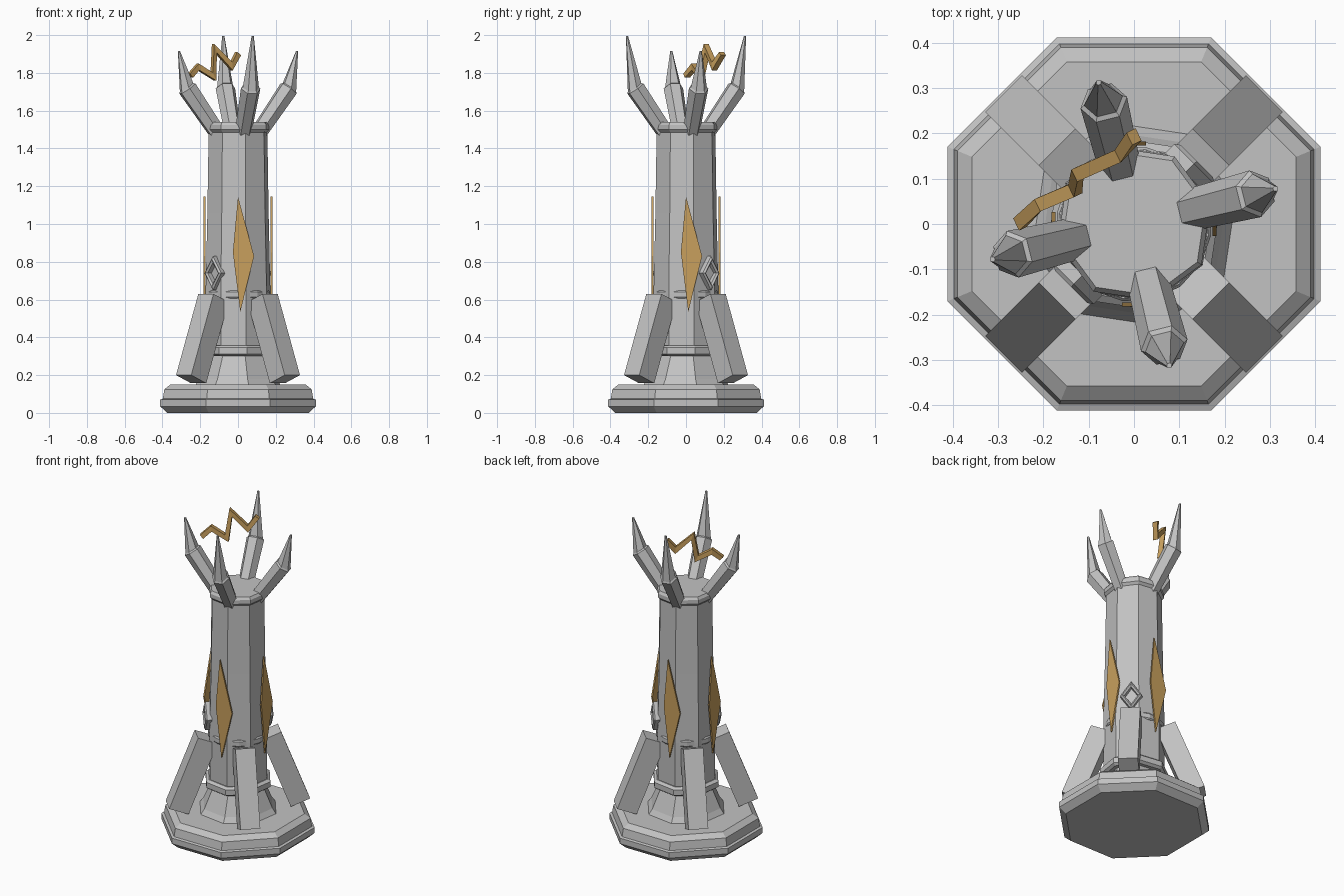
import bpy, math
from mathutils import Vector, Matrix

if "Cube" in bpy.data.objects:
    bpy.data.objects.remove(bpy.data.objects["Cube"])


def material(name, rgb):
    m = bpy.data.materials.new(name)
    m.diffuse_color = (*rgb, 1)
    m.use_nodes = True
    m.node_tree.nodes["Principled BSDF"].inputs["Base Color"].default_value = m.diffuse_color
    return m


STONE = material("grey stone", (0.54, 0.54, 0.54))
GOLD = material("gold", (0.58, 0.35, 0.11))
TWIST = 14.0  # turn of the tower and its crown, in degrees


def make(name, verts, faces, mat):
    me = bpy.data.meshes.new(name)
    me.from_pydata([tuple(v) for v in verts], [], faces)
    me.materials.append(mat)
    ob = bpy.data.objects.new(name, me)
    bpy.context.collection.objects.link(ob)
    return ob


def loft(name, rings, mat, closed=False):
    """Skin a list of equal rings, with end caps unless closed on itself."""
    n, k = len(rings[0]), len(rings)
    verts = [v for r in rings for v in r]
    faces = []
    for i in range(k if closed else k - 1):
        a, b = i * n, ((i + 1) % k) * n
        faces += [(a + j, a + (j + 1) % n, b + (j + 1) % n, b + j) for j in range(n)]
    if not closed:
        faces += [tuple(reversed(range(n))), tuple(range((k - 1) * n, k * n))]
    return make(name, verts, faces, mat)


def lathe(name, profile, sides, turn, mat=STONE):
    """Faceted turned shape from (radius, height) points."""
    ang = [math.radians(turn + 360 * j / sides) for j in range(sides)]
    return loft(name, [[(r * math.cos(a), r * math.sin(a), z) for a in ang]
                       for r, z in profile], mat)


def spin(ob, degrees):
    ob.rotation_euler.z = math.radians(degrees)


# stepped octagonal base (flat sides face the axes)
c = 1 / math.cos(math.pi / 8)
lathe("base", [(r * c, z) for r, z in
               [(0.375, 0), (0.412, 0.035), (0.412, 0.07), (0.398, 0.075),
                (0.39, 0.125), (0.358, 0.15)]], 8, 22.5)

# tower shaft, bands and cap
lathe("tower_foot", [(0.235, 0.145), (0.21, 0.18), (0.153, 0.31)], 8, TWIST)
lathe("foot_band", [(0.18, 0.30), (0.197, 0.312), (0.197, 0.345), (0.18, 0.358)], 8, TWIST)
lathe("tower_shaft", [(0.155, 0.30), (0.175, 0.36), (0.177, 0.63), (0.167, 1.06),
                      (0.160, 1.5)], 8, TWIST)
lathe("middle_band", [(0.166, 0.605), (0.172, 0.613), (0.172, 0.64), (0.166, 0.648)], 16, TWIST)
lathe("tower_cap", [(0.16, 1.485), (0.174, 1.5), (0.174, 1.525), (0.163, 1.54)], 8, TWIST)

# four leaning buttresses on the diagonals
for i in range(4):
    side = [(0.24, 0.63), (0.407, 0.2), (0.295, 0.157), (0.128, 0.587)]
    spin(loft("buttress", [[(r, w, z) for r, z in side] for w in (0.057, -0.057)],
              STONE), 45 + 90 * i)

# four gold plates standing just off the tower
for i in range(4):
    outline = [(0.0, 1.145), (-0.027, 0.85), (0.012, 0.535), (0.085, 0.83)]
    spin(loft("gold_plate", [[(x, y, z) for x, z in outline] for y in (-0.173, -0.182)],
              GOLD), 90 * i)

# two open diamond frames on opposite corners
for i in range(2):
    rings = []
    for q in range(4):
        dy, dz = [(1, 0), (0, 1), (-1, 0), (0, -1)][q]
        rings.append([(x, dy * w, 0.74 + dz * h) for x, w, h in
                      [(0.16, 0.062, 0.09), (0.188, 0.062, 0.09), (0.196, 0.051, 0.074),
                       (0.188, 0.039, 0.056), (0.16, 0.039, 0.056)]])
    spin(loft("diamond_frame", rings, STONE, closed=True), 45 + 180 * i)

# crown of four bent spikes, two of them taller
lean = Vector((0.16, 0, 0.23)).normalized()
for i in range(4):
    tall = i % 2
    tip = Vector((0.322, 0, 1.995 if tall else 1.915))
    start, bend = Vector((0.118, 0, 1.49)), Vector((0.276, 0, 1.717))
    out = Vector((lean.z, 0, -lean.x))

    def hexagon(centre, r, axis):
        return [centre + axis * (r * math.sin(a)) + Vector((0, r * math.cos(a), 0))
                for a in [math.pi * j / 3 for j in range(6)]]

    spin(loft("crown_spike", [hexagon(start, 0.046, out), hexagon(bend, 0.053, out),
                              hexagon(bend + lean * 0.008, 0.044, out),
                              hexagon(tip, 0.006, Vector((1, 0, 0)))], STONE),
         TWIST + 90 * i)

# zigzag gold bolt between two spikes
path = [Vector(p) for p in [(-0.252, 0.003, 1.785), (-0.212, 0.042, 1.832),
                            (-0.13, 0.077, 1.78), (-0.125, 0.11, 1.93),
                            (-0.035, 0.15, 1.835), (0.0, 0.193, 1.902)]]
across = Vector((-0.43, 0.9, 0)).normalized()
rings = []
for k, p in enumerate(path):
    d0 = (path[k] - path[max(k - 1, 0)]).normalized() if k else (path[1] - path[0]).normalized()
    d1 = (path[k + 1] - p).normalized() if k < len(path) - 1 else d0
    up = across.cross(d0 + d1).normalized()
    stretch = min(1.7, 1 / max(0.4, math.cos(d0.angle(d1) / 2)))
    u, s = up * 0.014 * stretch, across * 0.015
    rings.append([p + u + s, p + u - s, p - u - s, p - u + s])
loft("gold_bolt", rings, GOLD)

# make all faces point outward
import bmesh
for ob in bpy.context.collection.objects:
    bm = bmesh.new()
    bm.from_mesh(ob.data)
    bmesh.ops.recalc_face_normals(bm, faces=bm.faces)
    bm.to_mesh(ob.data)
    bm.free()
